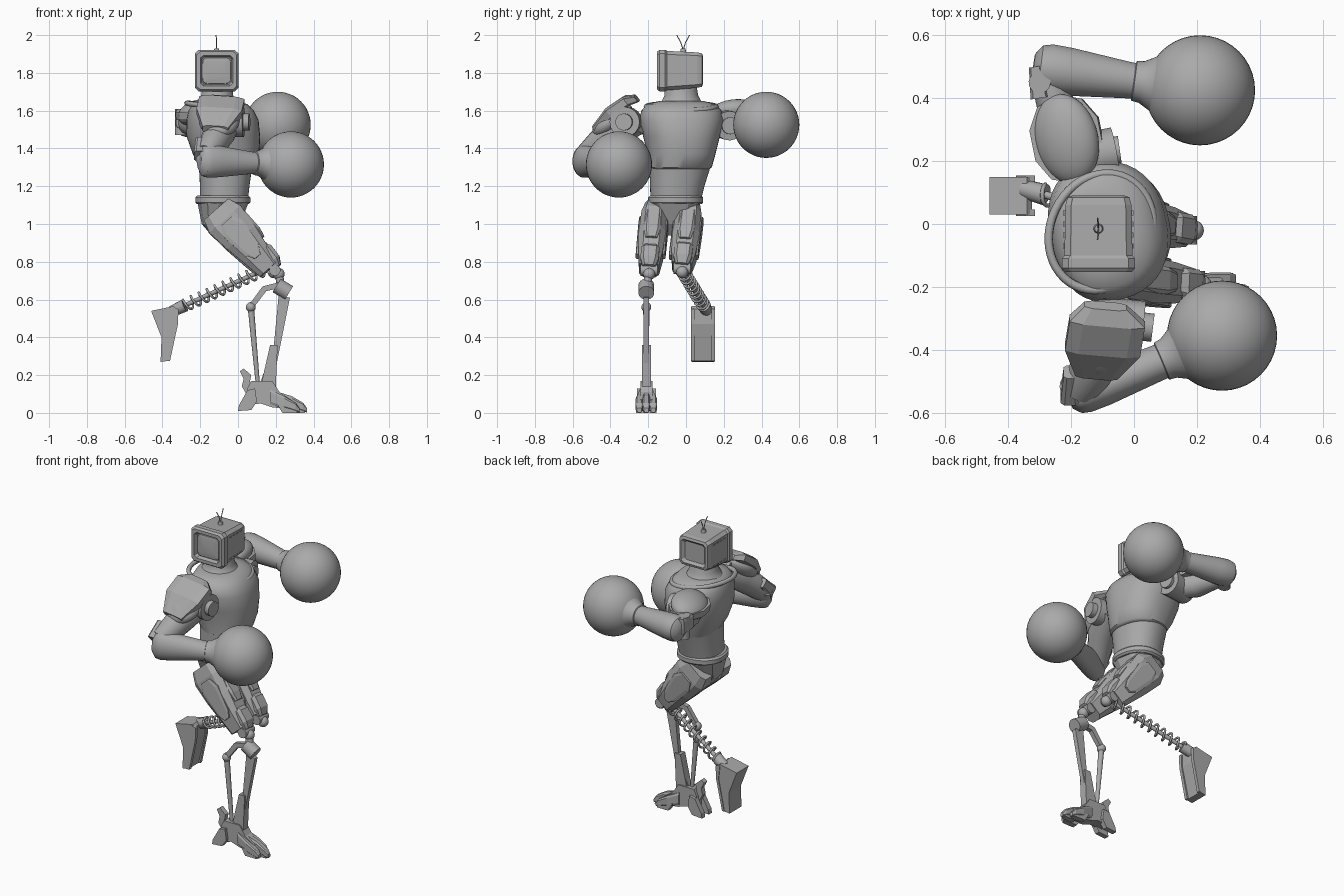
import bpy, bmesh, math
from mathutils import Vector, Matrix

old = bpy.data.objects.get("Cube")
if old:
    bpy.data.objects.remove(old, do_unlink=True)

grey = bpy.data.materials.new("plain grey")
grey.use_nodes = True
grey.diffuse_color = (0.4, 0.4, 0.4, 1)
grey.node_tree.nodes["Principled BSDF"].inputs["Base Color"].default_value = (0.4, 0.4, 0.4, 1)


def finish(name, bm, smooth=False):
    bmesh.ops.recalc_face_normals(bm, faces=bm.faces)
    mesh = bpy.data.meshes.new(name)
    bm.to_mesh(mesh)
    bm.free()
    obj = bpy.data.objects.new(name, mesh)
    bpy.context.collection.objects.link(obj)
    mesh.materials.append(grey)
    if smooth:
        bpy.ops.object.select_all(action='DESELECT')
        obj.select_set(True)
        bpy.context.view_layer.objects.active = obj
        bpy.ops.object.shade_smooth_by_angle(angle=math.radians(40))
    return obj


def loft(name, rings, n=24, hint=(1, 0, 0), axis=None, power=1.0, flat=1.0, smooth=True):
    """Rings are (centre, half size along hint, half size across); flat squashes the back half."""
    axis = Vector(axis) if axis else Vector(rings[-1][0]) - Vector(rings[0][0])
    axis.normalize()
    u = Vector(hint)
    u = (u - axis * u.dot(axis)).normalized()
    v = axis.cross(u)
    bm = bmesh.new()
    loops = []
    for centre, a, b in rings:
        loop = []
        for i in range(n):
            t = 2 * math.pi * (i + 0.5) / n
            c, s = [math.copysign(abs(k) ** power, k) for k in (math.cos(t), math.sin(t))]
            loop.append(bm.verts.new(Vector(centre) + u * a * c * (flat if c < 0 else 1) + v * b * s))
        loops.append(loop)
    for low, high in zip(loops, loops[1:]):
        for i in range(n):
            j = (i + 1) % n
            bm.faces.new((low[i], low[j], high[j], high[i]))
    bm.faces.new(loops[0])
    bm.faces.new(loops[-1])
    return finish(name, bm, smooth)


def rod(name, start, end, r1, r2=None, n=16):
    r2 = r2 or r1
    return loft(name, [(start, r1, r1), (end, r2, r2)], n, hint=(0.3, 1, 0.2))


def ball(name, centre, size, turn=(0, 0, 0)):
    bm = bmesh.new()
    bmesh.ops.create_uvsphere(bm, u_segments=40, v_segments=24, radius=1)
    obj = finish(name, bm, True)
    obj.location, obj.scale = centre, size if isinstance(size, tuple) else (size,) * 3
    obj.rotation_euler = [math.radians(d) for d in turn]
    return obj


def plate(name, outline, y, half):
    """Side outline in x and z, extruded along y."""
    bm = bmesh.new()
    face = bm.faces.new([bm.verts.new((x, y - half, z)) for x, z in outline])
    new = bmesh.ops.extrude_face_region(bm, geom=[face])["geom"]
    bmesh.ops.translate(bm, vec=(0, 2 * half, 0), verts=[g for g in new if isinstance(g, bmesh.types.BMVert)])
    return finish(name, bm)


def tube(name, points, radius, cyclic=False):
    curve = bpy.data.curves.new(name, 'CURVE')
    curve.dimensions = '3D'
    curve.bevel_depth, curve.bevel_resolution = radius, 2
    curve.use_fill_caps = True
    line = curve.splines.new('POLY')
    line.points.add(len(points) - 1)
    for p, co in zip(line.points, points):
        p.co = (*co, 1)
    line.use_cyclic_u = cyclic
    curve.materials.append(grey)
    obj = bpy.data.objects.new(name, curve)
    bpy.context.collection.objects.link(obj)


# Torso, turned a little to its left
FRONT = (0.98, 0.19, 0)
UP = (0, 0, 1)
loft("chest", [((-0.05, -0.03, 1.29), .125, .15), ((-0.065, -0.03, 1.30), .155, .165),
               ((-0.08, -0.025, 1.37), .19, .178), ((-0.095, -0.025, 1.46), .21, .20),
               ((-0.10, -0.025, 1.55), .205, .222), ((-0.105, -0.025, 1.60), .185, .212),
               ((-0.11, -0.025, 1.635), .155, .18), ((-0.11, -0.025, 1.65), .11, .12)],
     40, FRONT, UP, 0.85, 0.82)
loft("abdomen", [((-0.075, -0.055, 1.12), .125, .132), ((-0.07, -0.045, 1.21), .13, .145),
                 ((-0.065, -0.03, 1.32), .14, .165)], 40, FRONT, UP, 0.9)
loft("belt", [((-0.08, -0.055, z), .135 + w, .135 + w)
              for z, w in ((1.105, 0), (1.115, .01), (1.14, .01), (1.15, 0))], 40, FRONT, UP, 0.9)
loft("pelvis", [((-0.09, -0.06, 0.94), .05, .05), ((-0.09, -0.06, 1.0), .10, .08),
                ((-0.08, -0.06, 1.11), .13, .13)], 12, FRONT, UP, 0.7, smooth=False)
loft("neck", [((-0.11, -0.025, 1.62), .13, .13), ((-0.11, -0.025, 1.65), .10, .105),
              ((-0.11, -0.025, 1.68), .085, .09), ((-0.11, -0.03, 1.74), .08, .085)], 32, FRONT, UP)
ring = [2 * math.pi * i / 48 for i in range(48)]
tube("collar_rim", [(-0.105 + .165 * math.cos(t) + .02 * math.sin(t), -0.025 + .185 * math.sin(t),
                     1.62 - .02 * math.cos(t)) for t in ring], .014, True)

# Box head with recessed screen
hx = -0.113
loft("head", [((hx, .075, 1.815), .07, .06), ((hx, .09, 1.815), .085, .075), ((hx, .085, 1.815), .10, .09),
              ((hx, .06, 1.815), .107, .095), ((hx, -.10, 1.812), .11, .106), ((hx, -.11, 1.812), .118, .112),
              ((hx, -.14, 1.812), .118, .112), ((hx, -.153, 1.812), .108, .102), ((hx, -.153, 1.812), .088, .082),
              ((hx, -.13, 1.812), .08, .074)], 8, (1, 0, 0), (0, -1, 0), 0.22, smooth=False)
loft("screen", [((hx, -.12, 1.812), .078, .072), ((hx, -.138, 1.812), .074, .068),
                ((hx, -.142, 1.812), .05, .045)], 24, (1, 0, 0), (0, -1, 0), 0.3)
for side in (-1, 1):
    for y in (-.07, -.035, 0, .035):
        for z in (1.745, 1.88):
            loft("side_vent", [((hx + side * .105, y, z), .012, .003), ((hx + side * .112, y, z), .012, .003)],
                 4, (0, 1, 0), smooth=False)
rod("antenna_base", (hx, -.015, 1.90), (hx, -.015, 1.93), .018, .012)
for side in (-1, 1):
    tube("antenna", [(hx, -.015, 1.92), (hx, -.015 + side * .012, 1.96), (hx - .003, -.015 + side * .034, 2.0)], .0025)


# Forearms flare into round fists
def forearm(side, elbow, fist, wide, tall):
    a, b = Vector(elbow), Vector(fist)
    steps = ((0, .55), (.04, .95), (.1, 1.05), (.22, 1), (.56, .74), (.6, .72), (.605, .8), (.65, .84), (.72, 1.1), (.77, 1.45))
    rings = []
    for t, k in steps:
        w = wide + (.08 - wide) * min(1, t / .6)
        h = tall + (.08 - tall) * min(1, t / .6)
        rings.append((a.lerp(b, t), h * k, w * k))
    loft(side + "_forearm", rings, 28, UP)
    ball(side + "_fist", fist, .175)


forearm("left", (-0.32, .50, 1.54), (.21, .425, 1.525), .075, .075)
forearm("right", (-0.205, -.56, 1.335), (.28, -.355, 1.315), .055, .085)

# Left arm
loft("left_upper_arm", [((-0.13, .17, 1.53), .07, .07), ((-0.22, .30, 1.53), .075, .075),
                        ((-0.28, .46, 1.54), .06, .05)], 16, UP, smooth=True)
rod("left_shoulder_joint", (-0.22, .20, 1.53), (-0.06, .23, 1.52), .078)
rod("left_shoulder_hub", (-0.08, .23, 1.52), (-0.045, .235, 1.52), .045)
ball("left_shoulder_pad", (-0.215, .27, 1.59), (.105, .145, .065), (0, -20, 14))
loft("left_pad_rim", [((-0.21, .27, 1.55), .115, .14), ((-0.215, .27, 1.59), .115, .142)],
     10, (1, .2, 0), UP, .9, smooth=False)
rod("left_elbow_hinge", (-0.30, .45, 1.47), (-0.30, .45, 1.61), .035)
loft("left_elbow_guard", [((-0.30, .40, 1.56), .05, .03), ((-0.315, .50, 1.56), .05, .02)], 8, UP, power=.4, smooth=False)

# Right arm
loft("right_upper_arm", [((-0.05, -.26, 1.54), .07, .07), ((-0.10, -.40, 1.48), .085, .085),
                         ((-0.17, -.53, 1.36), .065, .06)], 16, UP)
rod("right_shoulder_joint", (-0.12, -.31, 1.54), (.03, -.325, 1.54), .08)
rod("right_shoulder_hub", (.02, -.325, 1.54), (.06, -.33, 1.54), .045)
ball("right_shoulder_dome", (-0.10, -.39, 1.55), (.108, .125, .06), (38, 0, 0))
loft("right_shoulder_pad", [((-0.09, -.26, 1.665), .07, .022), ((-0.085, -.31, 1.655), .125, .03),
                            ((-0.10, -.40, 1.59), .125, .035), ((-0.12, -.48, 1.50), .07, .025)],
     8, (1, 0, 0), power=.5, smooth=False)
rod("right_elbow_hinge", (-0.20, -.51, 1.38), (-0.15, -.55, 1.27), .04)
loft("right_elbow_guard", [((-0.19, -.47, 1.44), .035, .03), ((-0.19, -.55, 1.36), .045, .04)], 8, power=.4, smooth=False)

# Thighs with armour panels and knee caps
for side, hip, knee in (("right", (-0.10, -.165, 1.06), (.165, -.195, .76)),
                        ("left", (-0.10, .02, 1.06), (.14, -.02, .77))):
    h, k = Vector(hip), Vector(knee)
    d = (k - h).normalized()
    up = Vector((.77, 0, .64))
    loft(side + "_thigh", [(h - d * .02, .09, .055), (h + d * .05, .115, .07), (h + d * .18, .10, .075),
                           (h + d * .30, .08, .068), (k, .065, .055)], 8, up, power=.55, smooth=False)
    loft(side + "_front_panel", [(h + up * .07 + d * t, .04 * w, .045 * w)
                                 for t, w in ((.01, .7), (.05, 1), (.2, 1), (.25, .7))], 8, up, d, .4, smooth=False)
    for out in (-1, 1):
        y = Vector((0, out * .065, 0))
        loft(side + "_side_panel", [(h + y + d * t, a, .014) for t, a in ((.06, .04), (.12, .07), (.27, .045), (.31, .02))],
             8, up, d, .4, smooth=False)
    loft(side + "_knee_cap", [(k + up * .035 - d * t, a, .05 * b)
                              for t, a, b in ((.14, .025, .7), (.09, .06, 1), (.02, .055, 1), (-.02, .03, .7))],
         8, up, d, .45, smooth=False)
    rod(side + "_knee_axle", k + Vector((.03, -.045, -.005)), k + Vector((.03, .045, -.005)), .03)
    ball(side + "_knee_ball", k + Vector((.05, 0, -.025)), .032)

# Left shin: coil spring, core and stump foot
a, b = Vector((.13, -.02, .755)), Vector((-0.29, .095, .565))
d = (b - a).normalized()
u = d.cross(Vector(UP)).normalized()
v = d.cross(u)
coil = [a.lerp(b, i / 160) + .032 * (u * math.cos(i * math.pi / 8) + v * math.sin(i * math.pi / 8)) for i in range(161)]
tube("left_shin_spring", coil, .0065)
rod("left_shin_core", a, b, .012)
rod("left_ankle", b - d * .01, b + d * .07, .034, .03)
plate("left_stump_foot", [(-.46, .54), (-.34, .565), (-.325, .55), (-.325, .47), (-.37, .275), (-.41, .27), (-.405, .40)], .09, .06)
for y in (.036, .144):
    plate("left_stump_rail", [(-.345, .56), (-.315, .55), (-.318, .47), (-.36, .275), (-.375, .275), (-.335, .47)], y, .01)

# Right shin: linkage of a blade, a rear rod and a top link
Y = -.21
rod("right_knee_stem", (.215, -.195, .74), (.23, Y, .66), .022)
rod("right_knee_roller", (.205, Y, .675), (.27, Y, .635), .042)
plate("right_top_link", [(.05, .56), (.13, .67), (.21, .69), (.22, .66), (.15, .645), (.085, .56)], Y, .014)
ball("right_link_pin", (.068, Y, .56), .026)
rod("right_rear_rod", (.068, Y, .56), (.105, Y, .15), .017, .011)
plate("right_shin_blade", [(.215, .62), (.275, .61), (.245, .46), (.205, .26), (.18, .14), (.11, .14), (.19, .36)], Y, .014)
plate("right_calf_fin", [(.17, .36), (.21, .36), (.20, .14), (.12, .14)], Y, .024)

# Right foot with toes and heel claws
plate("right_foot", [(.05, .13), (.07, .17), (.18, .17), (.22, .11), (.28, .07), (.26, .02), (.18, .03), (.12, .05), (.05, .04)], Y, .032)
for i, spread in enumerate((-1, 0, 1)):
    y = Y + spread * .037
    x = .365 - abs(spread) * .04
    loft("right_toe", [((.17, Y + spread * .025, .085), .04, .016), ((x - .08, y, .055), .035, .02),
                       ((x - .02, y, .03), .024, .02), ((x, y, .014), .012, .012)], 8, UP, (1, 0, 0), .5, smooth=False)
    plate("right_toe_pad", [(x - .12, .05), (x - .02, .02), (x - .01, 0), (x - .09, 0)], y, .017)
for side in (-1, 1):
    plate("right_heel_claw", [(.09, .13), (.05, .12), (.005, .04), (0, .01), (.07, .015), (.10, .06)], Y + side * .034, .016)
plate("right_heel_fin", [(.05, .09), (.02, .14), (.03, .18), (.01, .22), (.03, .235), (.07, .20), (.06, .15), (.09, .12)], Y, .016)
